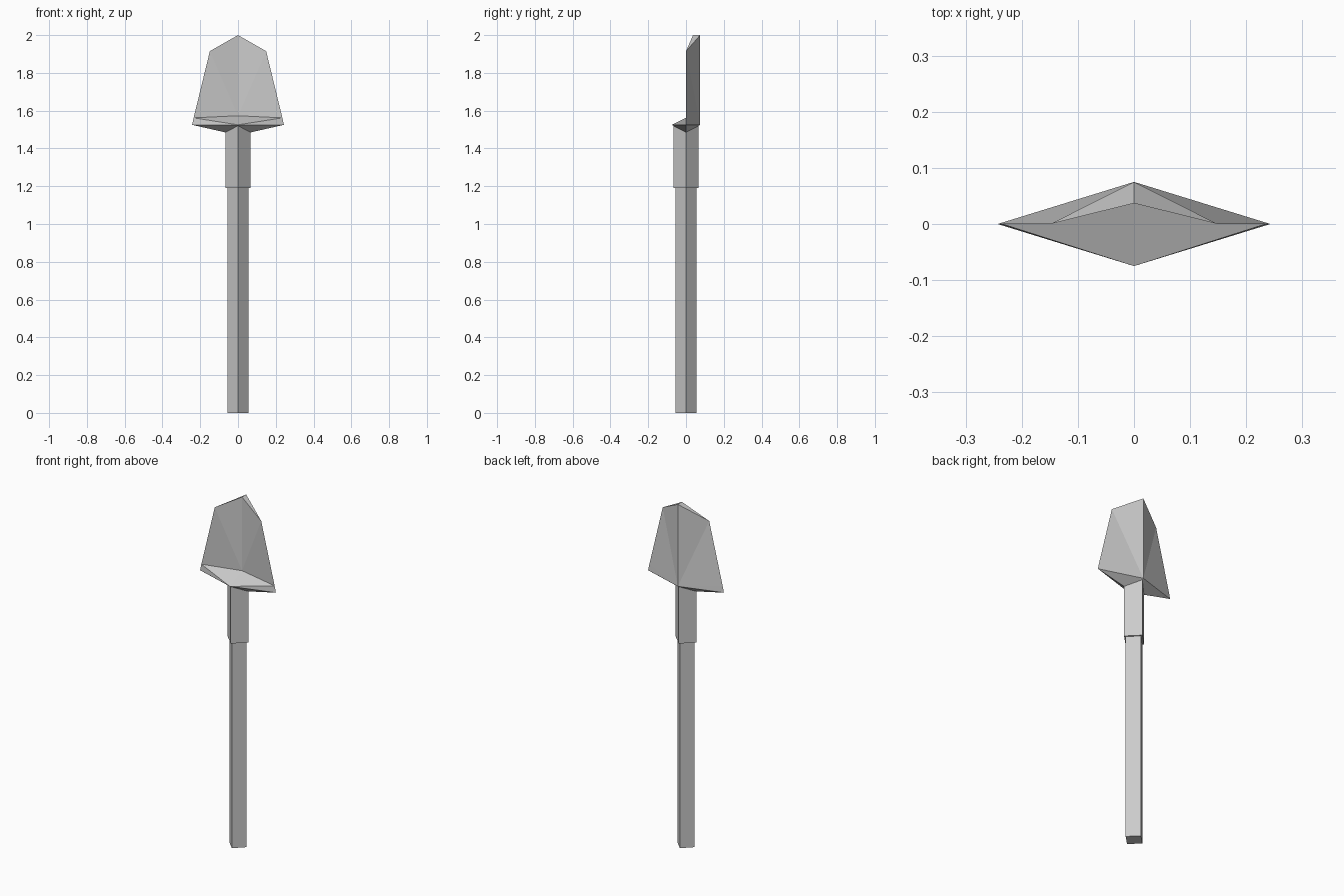
import bpy, math

if "Cube" in bpy.data.objects:
    bpy.data.objects.remove(bpy.data.objects["Cube"])


def make_object(name, verts, faces):
    mesh = bpy.data.meshes.new(name)
    mesh.from_pydata(verts, [], faces)
    obj = bpy.data.objects.new(name, mesh)
    bpy.context.collection.objects.link(obj)
    return obj


def diamond_bar(name, radius, bottom, top):
    # four-sided bar with its corners on the x and y axes
    bpy.ops.mesh.primitive_cylinder_add(vertices=4, radius=radius, depth=top - bottom,
                                        location=(0, 0, (top + bottom) / 2))
    bpy.context.object.name = name
    return bpy.context.object


# Handle and socket
diamond_bar("handle", 0.056, 0.0, 1.19)
socket = diamond_bar("socket", 0.067, 1.19, 1.52)
# socket side corners end lower, where the blade flares out
for v in socket.data.vertices:
    if v.co.z > 0 and abs(v.co.x) > 0.03:
        v.co.z -= 0.035

# Blade: right half, mirrored across x
points = {
    "neck_front": (0, -0.067, 1.52),
    "neck_side": (0.067, 0, 1.485),
    "neck_back": (0, 0.067, 1.52),
    "lip_front": (0, -0.075, 1.525),
    "lip_side": (0.243, 0, 1.525),
    "spine_low": (0, 0.075, 1.525),
    "step_side": (0.235, 0, 1.562),
    "step_mid": (0, 0.037, 1.573),
    "shoulder": (0.149, 0, 1.915),
    "tip_front": (0, 0.037, 2.0),
    "tip_back": (0, 0.075, 2.0),
}
faces = [
    # flared underside
    ("neck_front", "neck_side", "lip_side", "lip_front"),
    ("neck_side", "neck_back", "spine_low", "lip_side"),
    # foot step
    ("lip_front", "lip_side", "step_side"),
    ("lip_front", "step_side", "step_mid"),
    # hollow front
    ("step_mid", "step_side", "shoulder"),
    ("step_mid", "shoulder", "tip_front"),
    # top edge
    ("tip_front", "shoulder", "tip_back"),
    # ridged back
    ("spine_low", "step_side", "lip_side"),
    ("spine_low", "shoulder", "step_side"),
    ("spine_low", "tip_back", "shoulder"),
]
names = list(points)
blade = make_object("blade", list(points.values()),
                    [[names.index(n) for n in f] for f in faces])
mirror = blade.modifiers.new("mirror", "MIRROR")
mirror.use_axis[0] = True
mirror.use_clip = True
